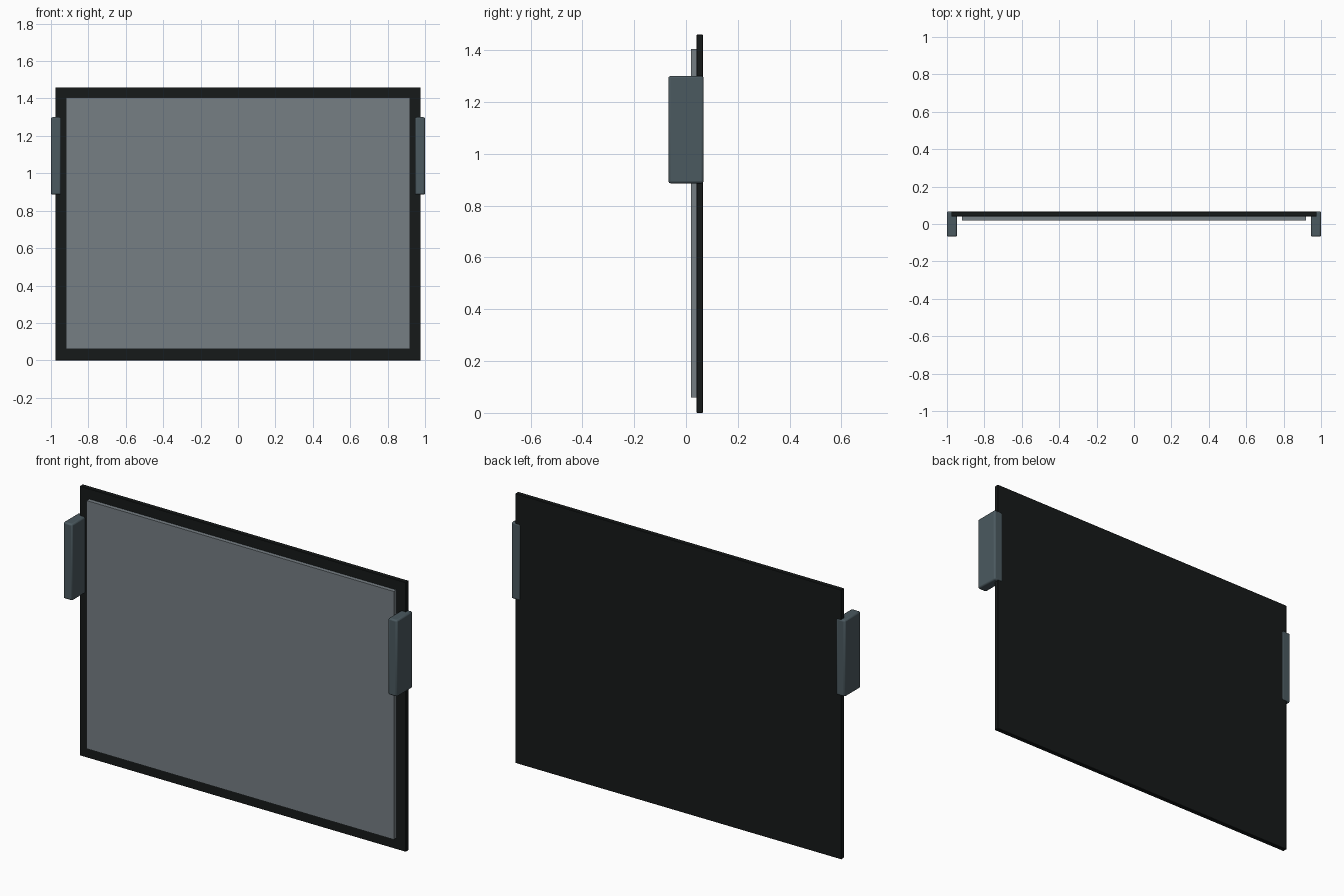
import bpy

if "Cube" in bpy.data.objects:
    bpy.data.objects.remove(bpy.data.objects["Cube"])


def material(name, color):
    m = bpy.data.materials.new(name)
    m.diffuse_color = (*color, 1.0)
    m.use_nodes = True
    m.node_tree.nodes["Principled BSDF"].inputs["Base Color"].default_value = m.diffuse_color
    return m


def box(name, lo, hi, mat, bevel, segments=1):
    bpy.ops.mesh.primitive_cube_add(size=1, location=[(a + b) / 2 for a, b in zip(lo, hi)])
    ob = bpy.context.object
    ob.name = name
    ob.scale = [b - a for a, b in zip(lo, hi)]
    bpy.ops.object.transform_apply(location=False, rotation=False, scale=True)
    ob.data.materials.append(mat)
    if bevel:
        mod = ob.modifiers.new("edge_bevel", 'BEVEL')
        mod.width = bevel
        mod.segments = segments
    return ob


black = material("black_plastic", (0.008, 0.01, 0.01))
glass = material("grey_screen", (0.18, 0.21, 0.23))
slate = material("slate_plastic", (0.07, 0.1, 0.115))

# Backing board whose border shows around the screen
box("back_frame", (-0.977, 0.041, 0.0), (0.977, 0.066, 1.46), black, 0.002)

# Raised screen slab on the front
box("screen_panel", (-0.92, 0.019, 0.06), (0.92, 0.041, 1.404), glass, 0)

# Side blocks straddling the left and right edges
for side, name in ((-1, "left_side_block"), (1, "right_side_block")):
    x0, x1 = sorted((side * 0.946, side * 1.0))
    box(name, (x0, -0.068, 0.886), (x1, 0.068, 1.3), slate, 0.008, 2)
    bpy.ops.object.shade_smooth_by_angle()
